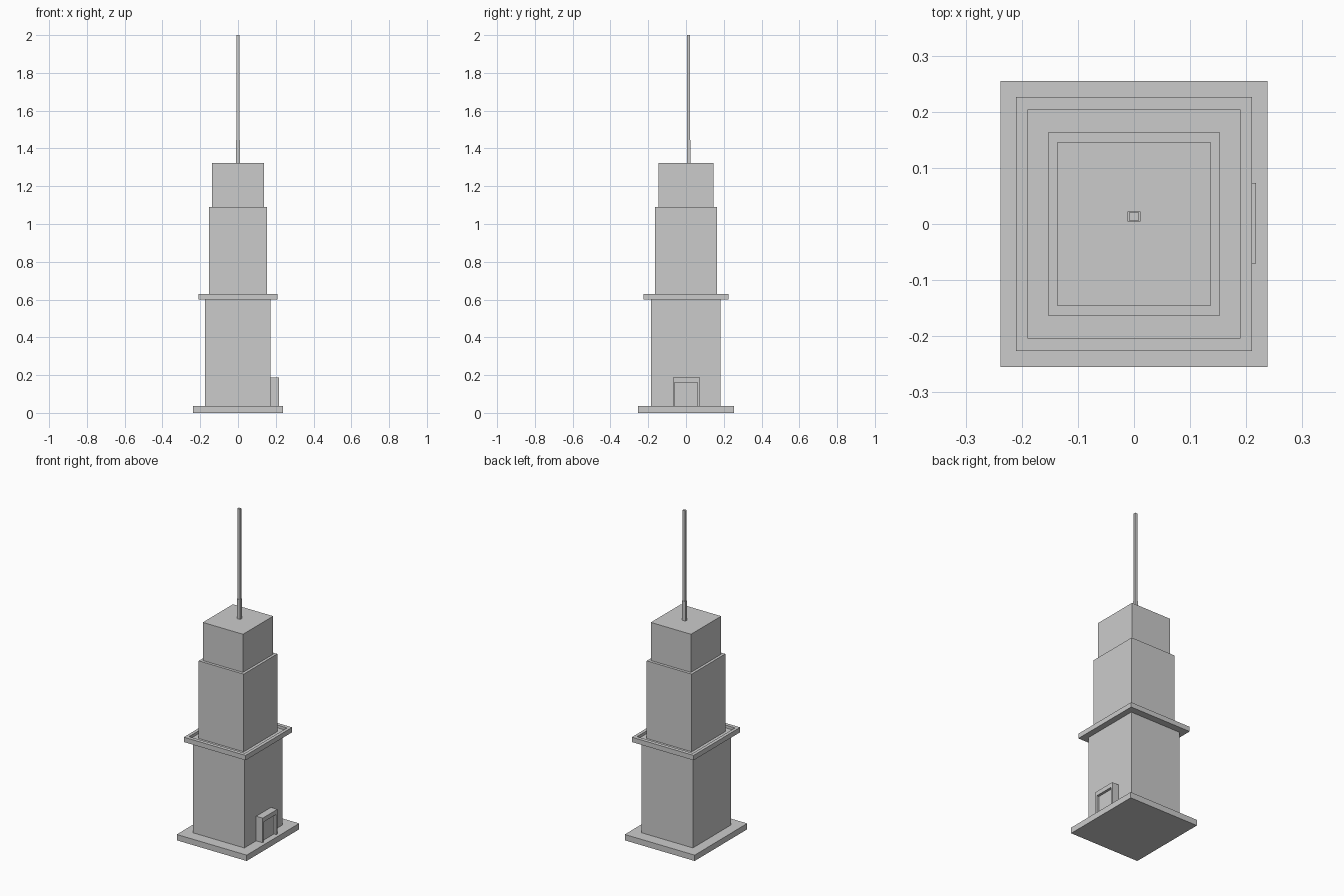
import bpy, bmesh

if "Cube" in bpy.data.objects:
    bpy.data.objects.remove(bpy.data.objects["Cube"])


def box(name, x, y, z):
    """Box from (min, max) ranges on each axis."""
    bm = bmesh.new()
    bmesh.ops.create_cube(bm, size=1)
    for v in bm.verts:
        v.co = [r[0] if c < 0 else r[1] for c, r in zip(v.co, (x, y, z))]
    mesh = bpy.data.meshes.new(name)
    bm.to_mesh(mesh)
    bm.free()
    ob = bpy.data.objects.new(name, mesh)
    bpy.context.collection.objects.link(ob)
    return ob


def tier(name, hx, hy, z0, z1, cy=0.0):
    """Box centred on the tower axis, given half sizes."""
    return box(name, (-hx, hx), (cy - hy, cy + hy), (z0, z1))


def cut(target, cutter):
    """Subtract a hidden cutter from the target."""
    mod = target.modifiers.new("recess", 'BOOLEAN')
    mod.operation = 'DIFFERENCE'
    mod.solver = 'EXACT'
    mod.object = cutter
    cutter.hide_render = True
    cutter.hide_set(True)


# Stacked tower body
tier("base_slab", 0.2375, 0.255, 0.0, 0.036)
box("lower_tower", (-0.175, 0.173), (-0.185, 0.183), (0.036, 0.602))
tier("upper_tower", 0.153, 0.163, 0.61, 1.09)
tier("top_block", 0.1365, 0.146, 1.09, 1.324)

# Terrace with a raised rim
terrace = tier("terrace", 0.21, 0.226, 0.6, 0.63)
cut(terrace, tier("terrace_cutter", 0.19, 0.2035, 0.613, 0.7))

# Entrance on the right side with a recessed doorway
entrance = box("entrance", (0.165, 0.217), (-0.07, 0.073), (0.036, 0.187))
cut(entrance, box("doorway_cutter", (0.202, 0.3), (-0.06, 0.061), (0.02, 0.16)))

# Rooftop antenna in two steps
tier("antenna_base", 0.0115, 0.009, 1.324, 1.444, 0.0135)
tier("antenna_mast", 0.0085, 0.007, 1.444, 2.0, 0.0135)
